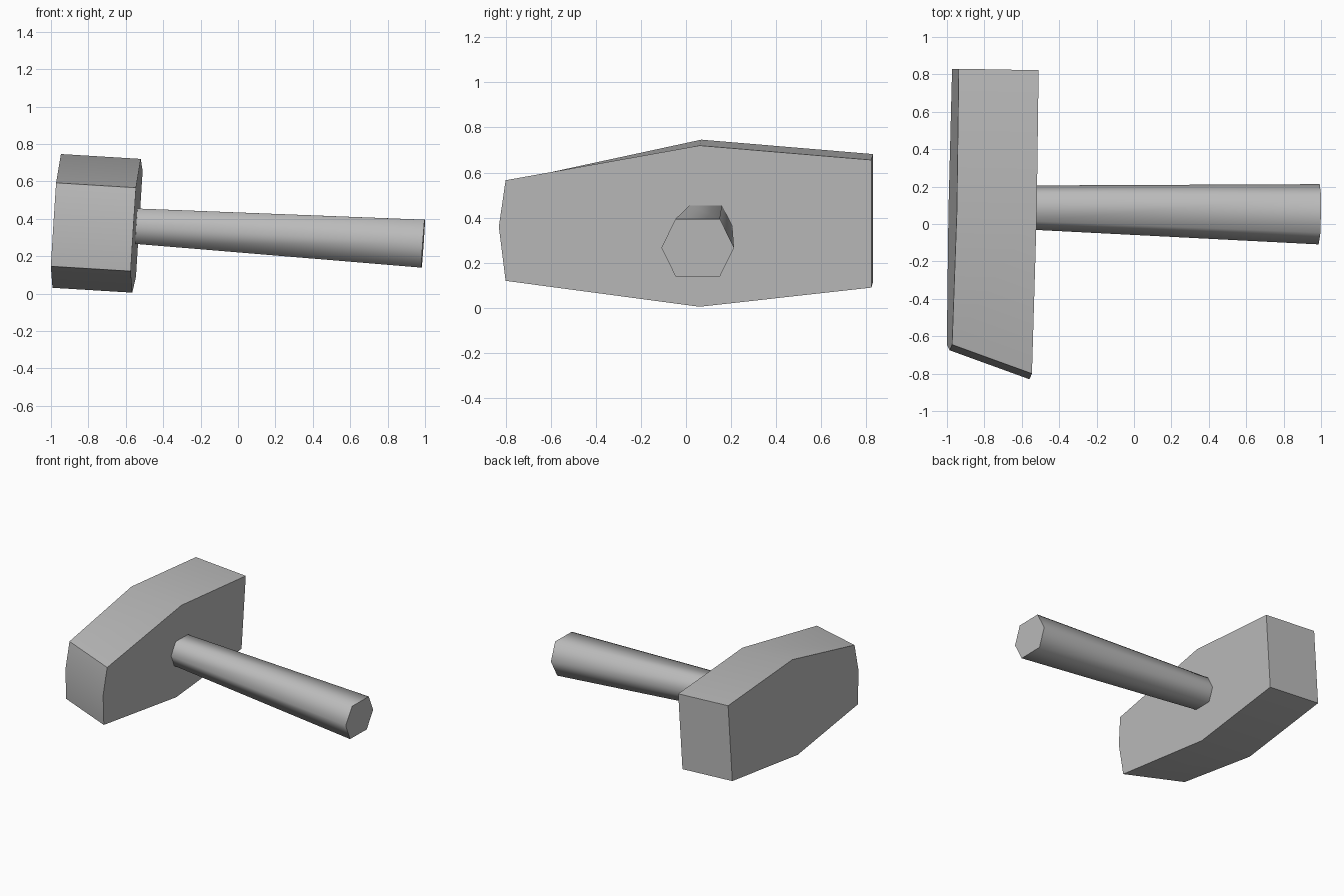
import bpy
import math

if "Cube" in bpy.data.objects:
    bpy.data.objects.remove(bpy.data.objects["Cube"], do_unlink=True)

# One plain grey for the whole tool
grey = bpy.data.materials.new("plain grey")
grey.use_nodes = True
COLOUR = (0.5, 0.5, 0.5, 1)
grey.diffuse_color = COLOUR
grey.node_tree.nodes["Principled BSDF"].inputs["Base Color"].default_value = COLOUR


def loft(name, near, far):
    """Closed solid between two matching rings; near ring faces +x."""
    n = len(near)
    faces = [tuple(range(n)), tuple(reversed(range(n, 2 * n)))]
    faces += [(i, i + n, (i + 1) % n + n, (i + 1) % n) for i in range(n)]
    mesh = bpy.data.meshes.new(name)
    mesh.from_pydata(near + far, [], faces)
    mesh.materials.append(grey)
    obj = bpy.data.objects.new(name, mesh)
    bpy.context.collection.objects.link(obj)
    bpy.ops.object.select_all(action="DESELECT")
    obj.select_set(True)
    bpy.context.view_layer.objects.active = obj
    bpy.ops.object.shade_smooth_by_angle(angle=math.radians(70))
    return obj


# Hammer head: tapered side profile (y, z), counter-clockwise seen from +x
profile = [(0.06, 0.005), (0.822, 0.09), (0.822, 0.656), (0.06, 0.72),
           (-0.80, 0.566), (-0.83, 0.36), (-0.80, 0.12)]
near = [(-0.52 + 0.063 * (z - 0.72) + 0.0185 * (y - 0.06), y, z) for y, z in profile]
# The front end slants back towards the far side
far = [(x - 0.427, y + (0.155 if y < -0.5 else 0.008), z + 0.026) for x, y, z in near]
loft("hammer_head", near, far)


# Handle: hexagonal bar, leaning slightly down and thicker at the grip end
def hexagon(cx, cy, cz, half_width, half_height):
    ring = []
    for side, up in ((-0.61, -1), (0.61, -1), (1, 0), (0.61, 1), (-0.61, 1), (-1, 0)):
        dz = up * half_height
        ring.append((cx + 0.07 * dz + 0.0185 * side * half_width, cy + side * half_width, cz + dz))
    return ring


loft("handle", hexagon(0.99, 0.052, 0.267, 0.161, 0.128),
     hexagon(-0.555, 0.088, 0.361, 0.118, 0.094))
